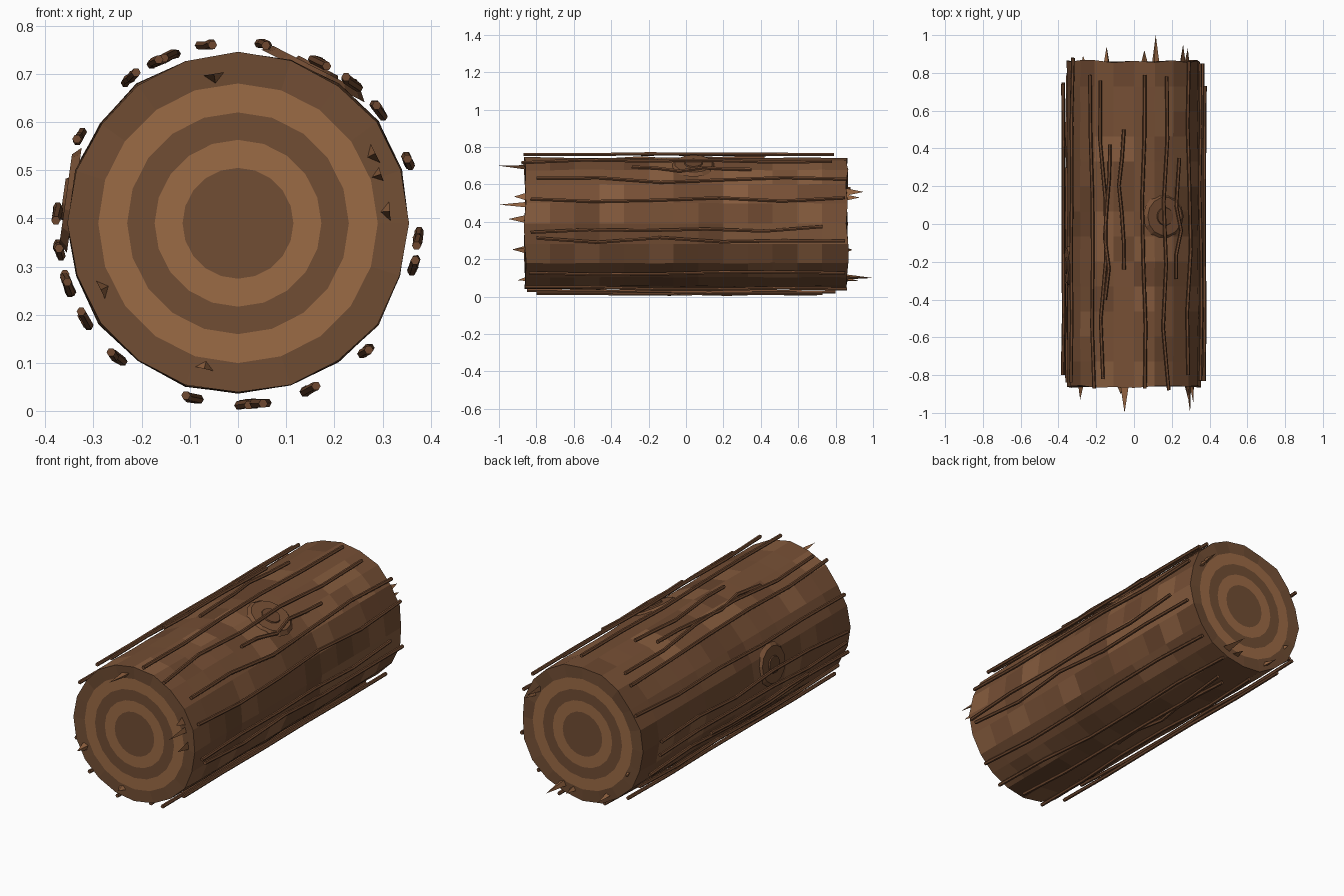
import bpy, bmesh, math, random
from mathutils import Matrix, Vector

if "Cube" in bpy.data.objects:
    bpy.data.objects.remove(bpy.data.objects["Cube"])

random.seed(7)
CZ, SIDES, SEGS, HALF = 0.39, 20, 13, 0.86


def material(name, rgb):
    m = bpy.data.materials.new(name)
    m.diffuse_color = (*rgb, 1)
    m.use_nodes = True
    m.node_tree.nodes["Principled BSDF"].inputs["Base Color"].default_value = m.diffuse_color
    return m


BARK = [material("bark_mid", (0.18, 0.078, 0.035)),
        material("bark_dark", (0.145, 0.062, 0.028)),
        material("bark_light", (0.235, 0.105, 0.047))]
RING_DARK = material("ring_dark", (0.165, 0.075, 0.034))
RING_LIGHT = material("ring_light", (0.33, 0.145, 0.06))
RIDGE = material("ridge_brown", (0.16, 0.066, 0.029))
SPLINTER = material("splinter_brown", (0.28, 0.12, 0.05))


def polar(deg, r, y):
    a = math.radians(deg)
    return Vector((r * math.cos(a), y, CZ + r * math.sin(a)))


def finish(name, bm, mats):
    bmesh.ops.recalc_face_normals(bm, faces=bm.faces)
    me = bpy.data.meshes.new(name)
    bm.to_mesh(me)
    bm.free()
    for m in mats:
        me.materials.append(m)
    ob = bpy.data.objects.new(name, me)
    bpy.context.collection.objects.link(ob)
    return ob


# Log body: faceted bark with growth rings set into both ends
bm = bmesh.new()
step = 360 / SIDES
column = [random.uniform(-0.005, 0.004) for _ in range(SIDES)]
rows = []
for j in range(SEGS + 1):
    y = -HALF + 2 * HALF * j / SEGS
    end = j in (0, SEGS)
    rows.append([bm.verts.new(polar(90 + i * step, 0.355 + column[i] + random.uniform(-0.003, 0.003),
                                    y + (random.uniform(-0.008, 0.008) if end else 0)))
                 for i in range(SIDES)])


def bridge(a, b, pick):
    for i in range(SIDES):
        k = (i + 1) % SIDES
        bm.faces.new((a[i], a[k], b[k], b[i])).material_index = pick()


for a, b in zip(rows, rows[1:]):
    bridge(a, b, lambda: random.choices((0, 1, 2), (6, 2, 2))[0])
for row, y in ((rows[0], -HALF), (rows[-1], HALF)):
    prev = row
    for n, r in enumerate((0.29, 0.23, 0.173, 0.115)):
        ring = [bm.verts.new(polar(90 + i * step, r, y)) for i in range(SIDES)]
        bridge(prev, ring, lambda: 3 + n % 2)
        prev = ring
    bm.faces.new(prev).material_index = 3
finish("log_body", bm, BARK + [RING_DARK, RING_LIGHT])

# Bark ridges: thin wandering strips around the log (angle, start y, end y)
ridges = [(100, -0.24, 0.50), (82, -0.87, 0.79), (63, -0.88, 0.78), (51, -0.29, 0.35),
          (38.5, -0.80, 0.86), (21, -0.83, 0.85), (-5, -0.83, 0.73), (-14, -0.80, 0.85),
          (-45, -0.84, 0.85), (-67, -0.86, 0.86), (-83, -0.80, 0.73), (-88, -0.10, 0.70),
          (-105, -0.85, 0.80), (-132, -0.86, 0.83), (-148, -0.80, 0.85), (-160, -0.84, 0.80),
          (-163, -0.50, 0.30), (-171, -0.80, 0.75), (177, -0.80, 0.74), (151, -0.84, 0.88),
          (126, -0.87, 0.79), (116, -0.82, 0.76), (112, -0.40, 0.42)]
for n, (deg, y0, y1) in enumerate(ridges):
    cu = bpy.data.curves.new("bark_ridge", "CURVE")
    cu.dimensions = "3D"
    cu.bevel_depth, cu.bevel_resolution, cu.use_fill_caps = 0.0095, 1, True
    sp = cu.splines.new("POLY")
    sp.use_smooth = False
    count = 6
    sp.points.add(count - 1)
    for i, p in enumerate(sp.points):
        co = polar(deg + random.uniform(-2.8, 2.8), random.uniform(0.373, 0.378),
                   y0 + (y1 - y0) * i / (count - 1))
        p.co = (*co, 1)
    cu.materials.append(RIDGE)
    bpy.context.collection.objects.link(bpy.data.objects.new(f"bark_ridge_{n + 1}", cu))

# Splinters: flat three-sided spikes on the ends (x, z, tip y, half width)
splinters = [(-0.05, 0.70, -1.0, 0.024), (0.285, 0.535, -0.92, 0.026), (0.297, 0.492, -1.0, 0.016),
             (0.315, 0.415, -0.95, 0.024), (-0.285, 0.252, -0.93, 0.026), (-0.07, 0.088, -0.90, 0.026),
             (0.26, 0.56, 0.95, 0.026), (0.285, 0.53, 0.93, 0.02), (0.115, 0.10, 1.0, 0.022),
             (0.055, 0.085, 0.92, 0.02), (-0.145, 0.10, 0.94, 0.018), (-0.27, 0.25, 0.89, 0.02)]
for n, (x, z, tip, w) in enumerate(splinters):
    s = math.copysign(1, tip)
    out = Vector((x, 0, z - CZ)).normalized()
    tan = Vector((-out.z, 0, out.x))
    base = Vector((x, s * 0.845, z))
    bm = bmesh.new()
    tri = [bm.verts.new(base + d) for d in (tan * w, -tan * w, -out * 0.022)]
    apex = bm.verts.new(Vector((x, tip, z)))
    bm.faces.new(tri)
    for i in range(3):
        bm.faces.new((tri[i], tri[(i + 1) % 3], apex))
    finish(f"splinter_{n + 1}", bm, [SPLINTER])

# Knots: shallow stepped discs on the bark (angle, y, radius)
for n, (deg, y, r) in enumerate([(63, 0.04, 0.12), (172, -0.22, 0.11)]):
    out = polar(deg, 1, 0) - polar(deg, 0, 0)
    rot = out.to_track_quat("Z", "Y").to_matrix().to_4x4()
    for part, size, lift, mat in (("rim", 1, 0.352, BARK[0]), ("core", 0.45, 0.358, BARK[1])):
        bm = bmesh.new()
        bmesh.ops.create_cone(bm, cap_ends=True, segments=14, radius1=r * size, radius2=r * size * 0.85,
                              depth=0.018, matrix=Matrix.Translation(polar(deg, lift, y)) @ rot)
        finish(f"knot_{n + 1}_{part}", bm, [mat])
